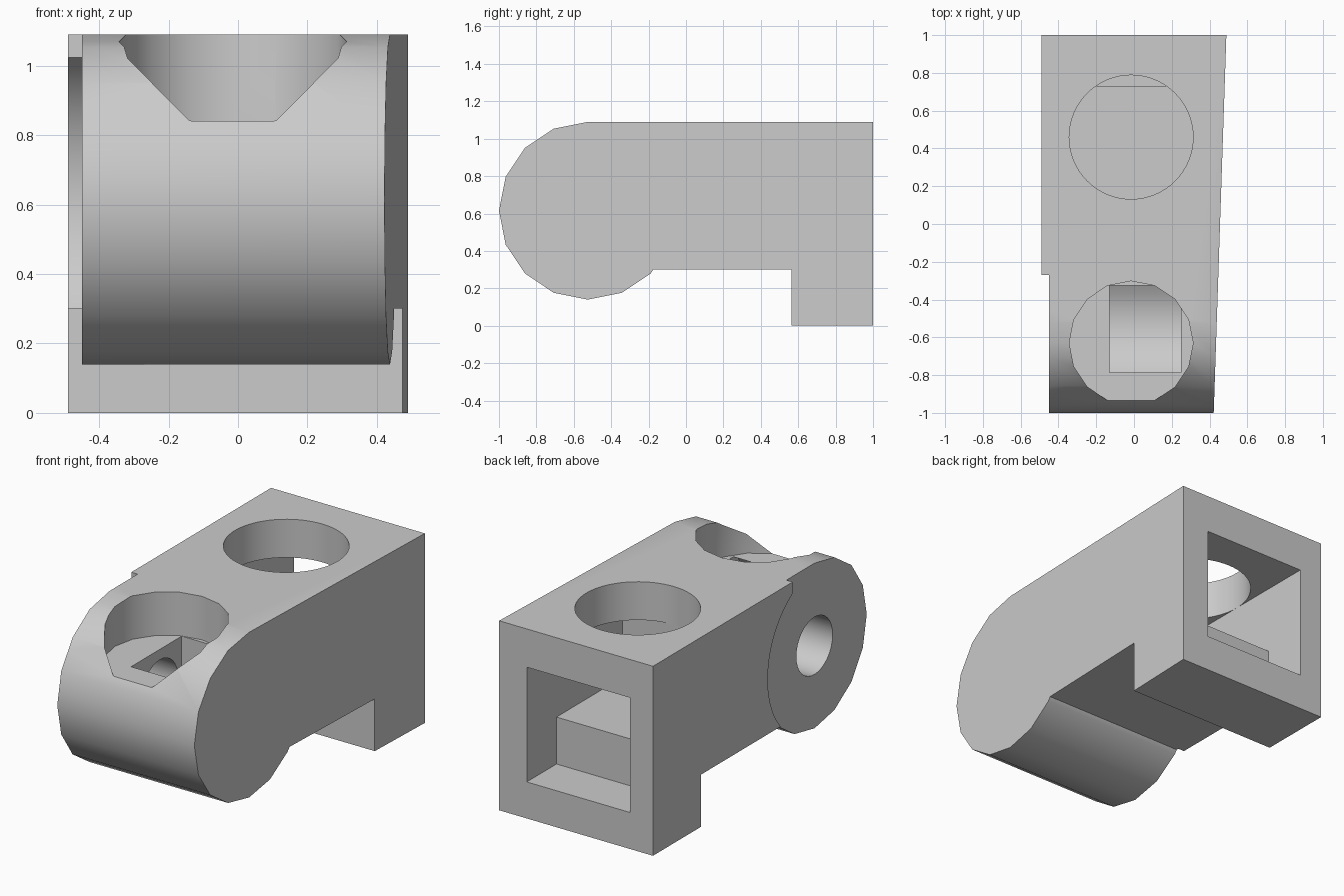
import bpy, bmesh
from math import cos, sin, radians

cube = bpy.data.objects.get("Cube")
if cube:
    bpy.data.objects.remove(cube, do_unlink=True)

AXIS_Y, AXIS_Z, R = -0.525, 0.615, 0.475   # knuckle axis and radius
MID_X = -0.015                             # centre line of the openings

grey = bpy.data.materials.new("grey_plastic")
grey.use_nodes = True
tone = (0.6, 0.6, 0.6, 1)
grey.diffuse_color = tone
grey.node_tree.nodes["Principled BSDF"].inputs["Base Color"].default_value = tone


def prism(name, points, low, high, axis="X"):
    """Extrude a closed outline along X (points are y, z) or Z (points are x, y)."""
    bm = bmesh.new()
    place = (lambda p: (low, *p)) if axis == "X" else (lambda p: (*p, low))
    face = bm.faces.new([bm.verts.new(place(p)) for p in points])
    top = bmesh.ops.extrude_face_region(bm, geom=[face])["geom"]
    step = (high - low, 0, 0) if axis == "X" else (0, 0, high - low)
    bmesh.ops.translate(bm, vec=step, verts=[v for v in top if isinstance(v, bmesh.types.BMVert)])
    bmesh.ops.recalc_face_normals(bm, faces=bm.faces)
    mesh = bpy.data.meshes.new(name)
    bm.to_mesh(mesh)
    bm.free()
    mesh.materials.append(grey)
    obj = bpy.data.objects.new(name, mesh)
    bpy.context.collection.objects.link(obj)
    return obj


def arc(cx, cy, r, start, end, steps):
    angles = [radians(start + (end - start) * i / steps) for i in range(steps + 1)]
    return [(cx + r * cos(a), cy + r * sin(a)) for a in angles]


def circle(cx, cy, r, sides):
    return arc(cx, cy, r, 0, 360, sides)[:-1]


def rect(a0, a1, b0, b1):
    return [(a0, b0), (a1, b0), (a1, b1), (a0, b1)]


# Body: rounded knuckle in front, foot at the back, one tapered side
outline = arc(AXIS_Y, AXIS_Z, R, 90, 315, 10)
outline += [(-0.175, 0.3), (0.565, 0.3), (0.565, 0), (1, 0), (1, 1.09)]
body = prism("hinge_block", outline, -0.49, 0.49)
for v in body.data.vertices:
    if v.co.x > 0:
        v.co.x = 0.422 + 0.0335 * (v.co.y + 1)

# Inner hollow of the knuckle, with a flat rear wall
hollow = arc(AXIS_Y, AXIS_Z, 0.365, 142, 303, 20) + [(-0.326, 0.845)]

cutters = [
    # Stepped recess around the knuckle
    prism("recess_round", circle(AXIS_Y, AXIS_Z, 0.482, 64), -0.7, -0.45),
    prism("recess_square", rect(-1.2, -0.27, 0.7, 1.3), -0.7, -0.45),
    # Top holes
    prism("front_hole", circle(MID_X, -0.63, 0.328, 16), 0.84, 1.3, "Z"),
    prism("rear_hole", circle(MID_X, 0.46, 0.328, 64), 0.7, 1.3, "Z"),
    # Square rear opening, deeper at floor level near the back
    prism("rear_cavity", rect(0.13, 1.2, 0.48, 0.87), -0.343, 0.313),
    prism("rear_well", rect(0.73, 1.2, 0.21, 0.6), -0.343, 0.313),
    # Pin bore and the hollow behind it
    prism("knuckle_hollow", hollow, -0.13, 0.25),
    prism("pin_bore", circle(AXIS_Y, AXIS_Z, 0.165, 32), -0.7, -0.05),
]

bpy.context.view_layer.objects.active = body
for cutter in cutters:
    cutter.hide_render = True
    mod = body.modifiers.new(cutter.name, "BOOLEAN")
    mod.operation, mod.solver, mod.object = "DIFFERENCE", "EXACT", cutter
    bpy.ops.object.modifier_apply(modifier=mod.name)
    bpy.data.objects.remove(cutter, do_unlink=True)

bpy.ops.object.select_all(action="DESELECT")
body.select_set(True)
bpy.ops.object.shade_smooth_by_angle(angle=radians(30))
